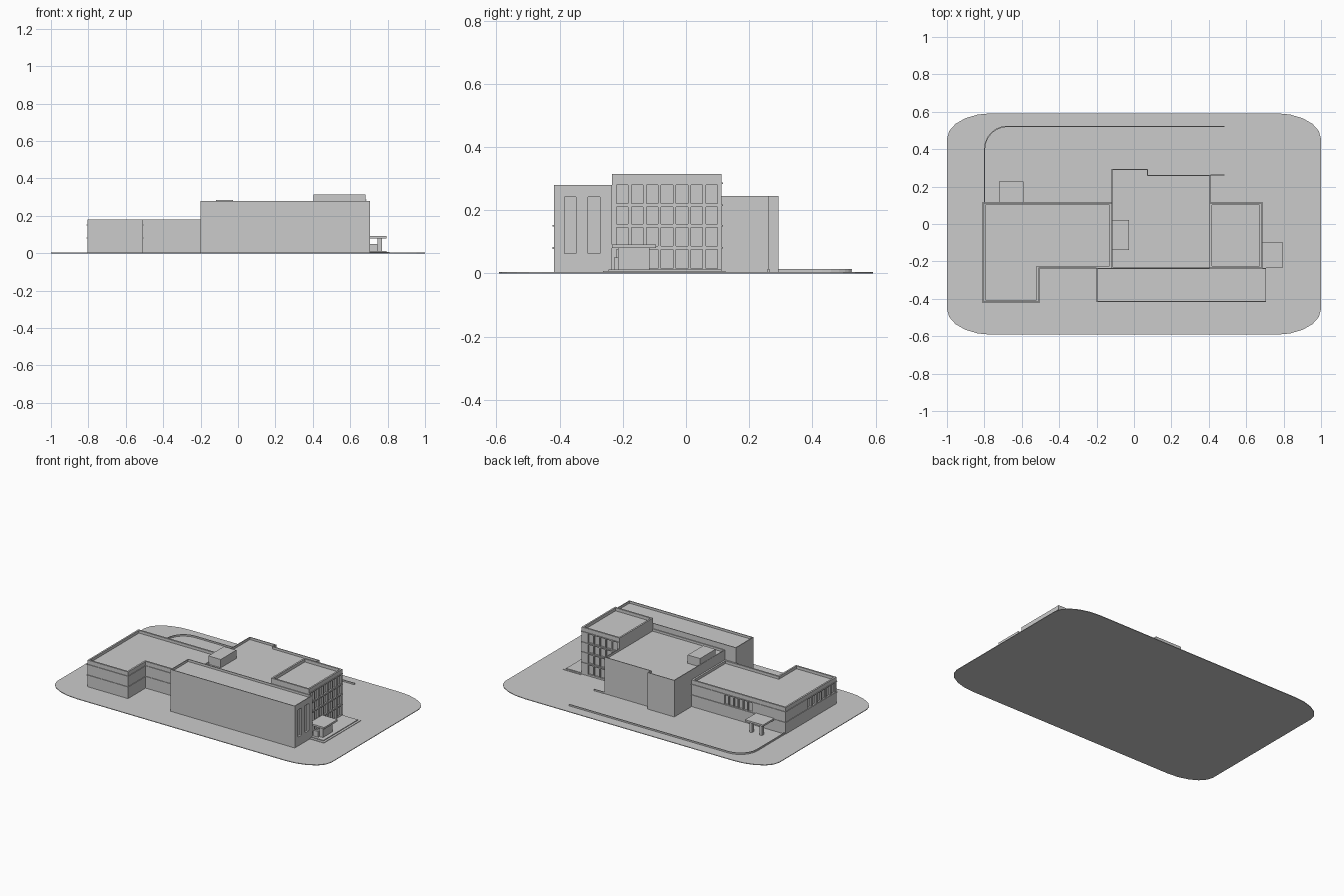
import bpy, bmesh, math

if "Cube" in bpy.data.objects:
    bpy.data.objects.remove(bpy.data.objects["Cube"])


def finish(name, bm):
    bmesh.ops.recalc_face_normals(bm, faces=bm.faces[:])
    me = bpy.data.meshes.new(name)
    bm.to_mesh(me)
    bm.free()
    ob = bpy.data.objects.new(name, me)
    bpy.context.collection.objects.link(ob)
    return ob


def add_box(bm, x0, x1, y0, y1, z0, z1):
    vs = bmesh.ops.create_cube(bm, size=1)["verts"]
    for v in vs:
        v.co.x = x1 if v.co.x > 0 else x0
        v.co.y = y1 if v.co.y > 0 else y0
        v.co.z = z1 if v.co.z > 0 else z0


def boxes(name, items):
    bm = bmesh.new()
    for b in items:
        add_box(bm, *b)
    return finish(name, bm)


def block(name, outline, z0, z1, wall=0, depth=0):
    """Extruded outline, with a sunken roof behind a parapet when wall > 0."""
    bm = bmesh.new()
    base = bm.faces.new([bm.verts.new((x, y, z0)) for x, y in outline])
    ext = bmesh.ops.extrude_face_region(bm, geom=[base], use_keep_orig=True)["geom"]
    for v in ext:
        if isinstance(v, bmesh.types.BMVert):
            v.co.z = z1
    bmesh.ops.recalc_face_normals(bm, faces=bm.faces[:])
    if wall:
        top = max(bm.faces, key=lambda f: f.calc_center_median().z)
        bmesh.ops.inset_region(bm, faces=[top], thickness=wall, use_even_offset=True)
        roof = bmesh.ops.extrude_discrete_faces(bm, faces=[top])["faces"][0]
        for v in roof.verts:
            v.co.z -= depth
    return finish(name, bm)


def rect(x0, x1, y0, y1):
    return [(x0, y0), (x1, y0), (x1, y1), (x0, y1)]


def cut(ob, items):
    c = boxes(ob.name + "_window_cutter", items)
    c.hide_render = True
    c.hide_viewport = True
    m = ob.modifiers.new("recesses", "BOOLEAN")
    m.object = c
    m.operation = "DIFFERENCE"
    m.solver = "EXACT"


def spans(a, b, n, gap):
    """Split a..b into n openings separated by mullions."""
    w = (b - a - gap * (n - 1)) / n
    return [(a + i * (w + gap), a + i * (w + gap) + w) for i in range(n)]


# Site slab with elliptical corners
pts = []
for q, (sx, sy) in enumerate([(1, 1), (-1, 1), (-1, -1), (1, -1)]):
    for i in range(6):
        a = math.radians(90 * q + 18 * i)
        pts.append((sx * 0.76 + 0.24 * math.cos(a), sy * 0.455 + 0.137 * math.sin(a)))
block("site_slab", pts, 0, 0.004)

# Low west wing, L-shaped
L = [(-0.805, -0.418), (-0.51, -0.418), (-0.51, -0.235), (-0.12, -0.235),
     (-0.12, 0.113), (-0.805, 0.113)]
wing = block("west_wing", L, 0.002, 0.18, 0.011, 0.018)
D = 0.01
cut(wing,
    [(-0.82, -0.805 + D, a, b, 0.085, 0.145) for a, b in spans(-0.405, -0.12, 6, 0.01)]
    + [(a, b, 0.113 - D, 0.13, 0.085, 0.145) for a, b in spans(-0.56, -0.36, 6, 0.008)])

# Sill and head bands around the wing
P = 0.004
bands = []
for z in (0.078, 0.148):
    t = z + 0.005
    bands += [(-0.805 - P, -0.805, -0.418 - P, 0.113 + P, z, t),
              (-0.805, -0.51 + P, -0.418 - P, -0.418, z, t),
              (-0.51, -0.51 + P, -0.418, -0.235 - P, z, t),
              (-0.51, -0.2, -0.235 - P, -0.235, z, t),
              (-0.805, -0.12, 0.113, 0.113 + P, z, t)]
boxes("wing_bands", bands)

# Middle hall with the rear step
block("middle_hall", [(-0.12, -0.235), (0.41, -0.235), (0.41, 0.262), (0.075, 0.262),
                      (0.075, 0.293), (-0.12, 0.293)], 0.002, 0.245, 0.005, 0.015)
block("roof_plant_room", rect(-0.118, -0.028, -0.14, 0.022), 0.225, 0.285)

# Long front hall with two tall end recesses
hall = block("front_hall", rect(-0.2, 0.707, -0.418, -0.235), 0.002, 0.28, 0.005, 0.015)
cut(hall, [(0.695, 0.72, -0.385, -0.348, 0.063, 0.242),
           (0.695, 0.72, -0.31, -0.272, 0.063, 0.242)])

# East tower with window grid
tower = block("east_tower", rect(0.405, 0.682, -0.235, 0.113), 0.002, 0.315, 0.011, 0.02)
rows = [(0.015, 0.075), (0.087, 0.145), (0.157, 0.21), (0.222, 0.28)]
wins = []
for z0, z1 in rows:
    wins += [(0.682 - D, 0.7, a, b, z0, z1) for a, b in spans(-0.22, 0.1, 7, 0.01)]
    wins += [(a, b, 0.113 - D, 0.13, z0, z1) for a, b in spans(0.425, 0.635, 5, 0.01)]
cut(tower, wins)
ledges = []
for z in (0.079, 0.149, 0.214, 0.283):
    ledges += [(0.682, 0.682 + P, -0.235, 0.113 + P, z, z + 0.005),
               (0.405, 0.682, 0.113, 0.113 + P, z, z + 0.005)]
boxes("tower_ledges", ledges)

# East entrance: steps, canopy and supports
boxes("entrance_steps", [(0.68, 0.81, -0.262, 0.125, 0.002, 0.007),
                         (0.68, 0.795, -0.245, 0.113, 0.007, 0.012)])
boxes("entrance_canopy", [(0.682, 0.793, -0.235, -0.095, 0.08, 0.092)])
boxes("entrance_supports", [(0.745, 0.77, -0.215, -0.115, 0.01, 0.08),
                            (0.707, 0.745, -0.228, -0.213, 0.01, 0.05)])

# Rear entrance canopy with two piers
boxes("rear_canopy", [(-0.722, -0.59, 0.113, 0.228, 0.075, 0.087)])
boxes("rear_piers", [(x, x + 0.015, 0.185, 0.21, 0.003, 0.076) for x in (-0.7, -0.627)])

# Driveway kerb sweeping round the back
R, W = 0.125, 0.006
outer, inner = [(-0.802, 0.113)], [(-0.802 + W, 0.113)]
for i in range(7):
    a = math.radians(180 - 15 * i)
    c, s = math.cos(a), math.sin(a)
    outer.append((-0.677 + R * c, 0.4 + R * s))
    inner.append((-0.677 + (R - W) * c, 0.4 + (R - W) * s))
outer.append((0.485, 0.525))
inner.append((0.485, 0.525 - W))
block("driveway_kerb", outer + inner[::-1], 0.002, 0.014)
boxes("side_kerb", [(0.41, 0.485, 0.258, 0.264, 0.002, 0.014)])
